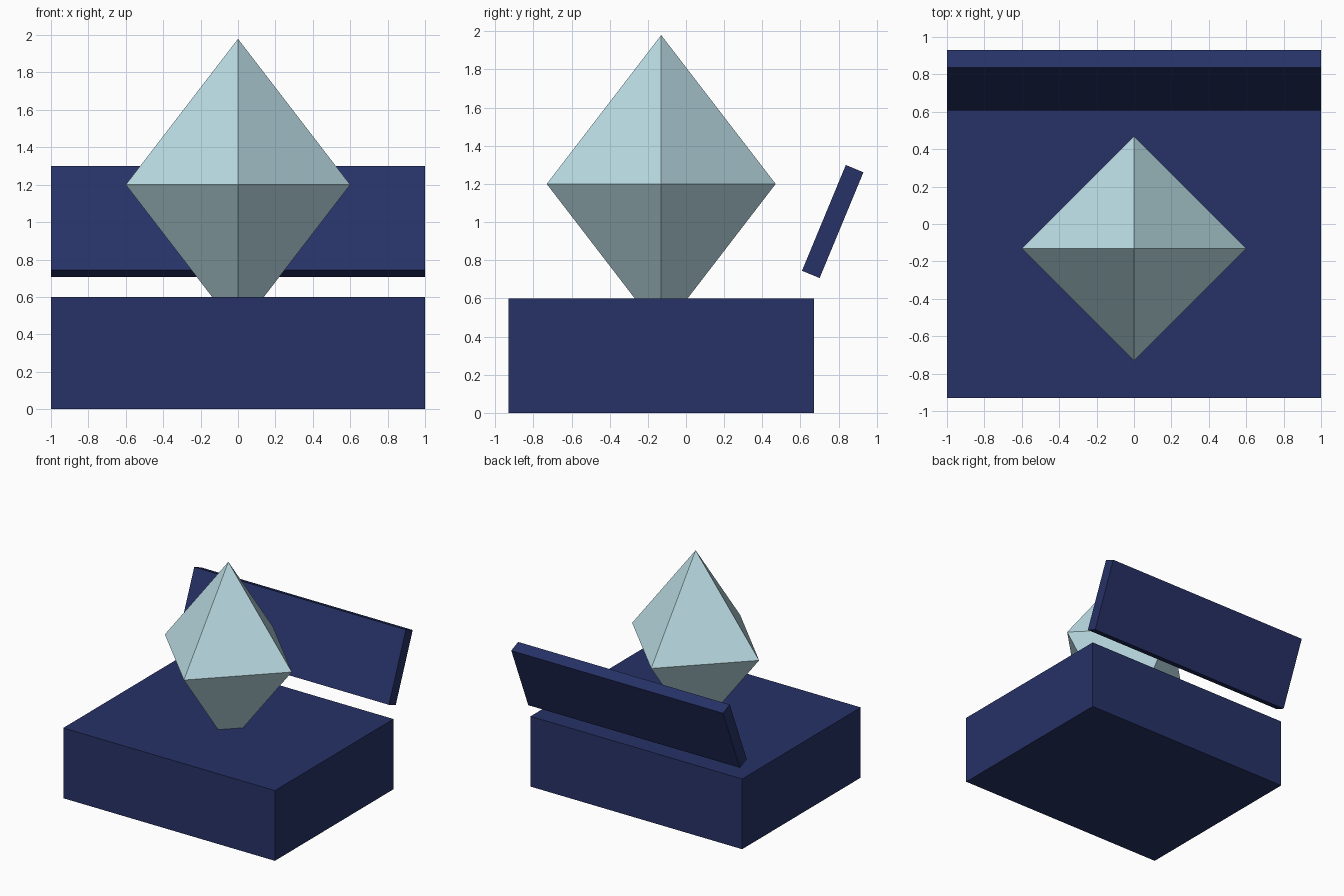
import bpy
from math import radians

if "Cube" in bpy.data.objects:
    bpy.data.objects.remove(bpy.data.objects["Cube"])


def material(name, rgb):
    mat = bpy.data.materials.new(name)
    mat.diffuse_color = (*rgb, 1)
    mat.use_nodes = True
    mat.node_tree.nodes["Principled BSDF"].inputs["Base Color"].default_value = mat.diffuse_color
    return mat


navy = material("navy", (0.02, 0.032, 0.135))
ice = material("ice_blue", (0.51, 0.74, 0.80))


def slab(name, size, loc, tilt=0):
    bpy.ops.mesh.primitive_cube_add(size=1, location=loc)
    ob = bpy.context.object
    ob.name = name
    ob.scale = size
    bpy.ops.object.transform_apply(location=False, rotation=False, scale=True)
    ob.rotation_euler.x = radians(tilt)
    ob.data.materials.append(navy)
    return ob


# Seat block and floating, reclined backrest
slab("seat", (2, 1.6, 0.6), (0, -0.13, 0.3))
slab("backrest", (2, 0.1, 0.6), (0, 0.769, 1.003), tilt=-22.5)

# Octahedral crystal with its lower tip sunk into the seat
bpy.ops.mesh.primitive_ico_sphere_add(radius=1)
crystal = bpy.context.object
crystal.name = "crystal"
R, H = 0.6, 0.78
ring = [(R, 0, 0), (0, R, 0), (-R, 0, 0), (0, -R, 0)]
faces = []
for i in range(4):
    j = (i + 1) % 4
    faces += [(i, j, 4), (j, i, 5)]
mesh = bpy.data.meshes.new("crystal")
mesh.from_pydata(ring + [(0, 0, H), (0, 0, -H)], [], faces)
crystal.data = mesh
crystal.location = (0, -0.13, 1.2)
mesh.materials.append(ice)
